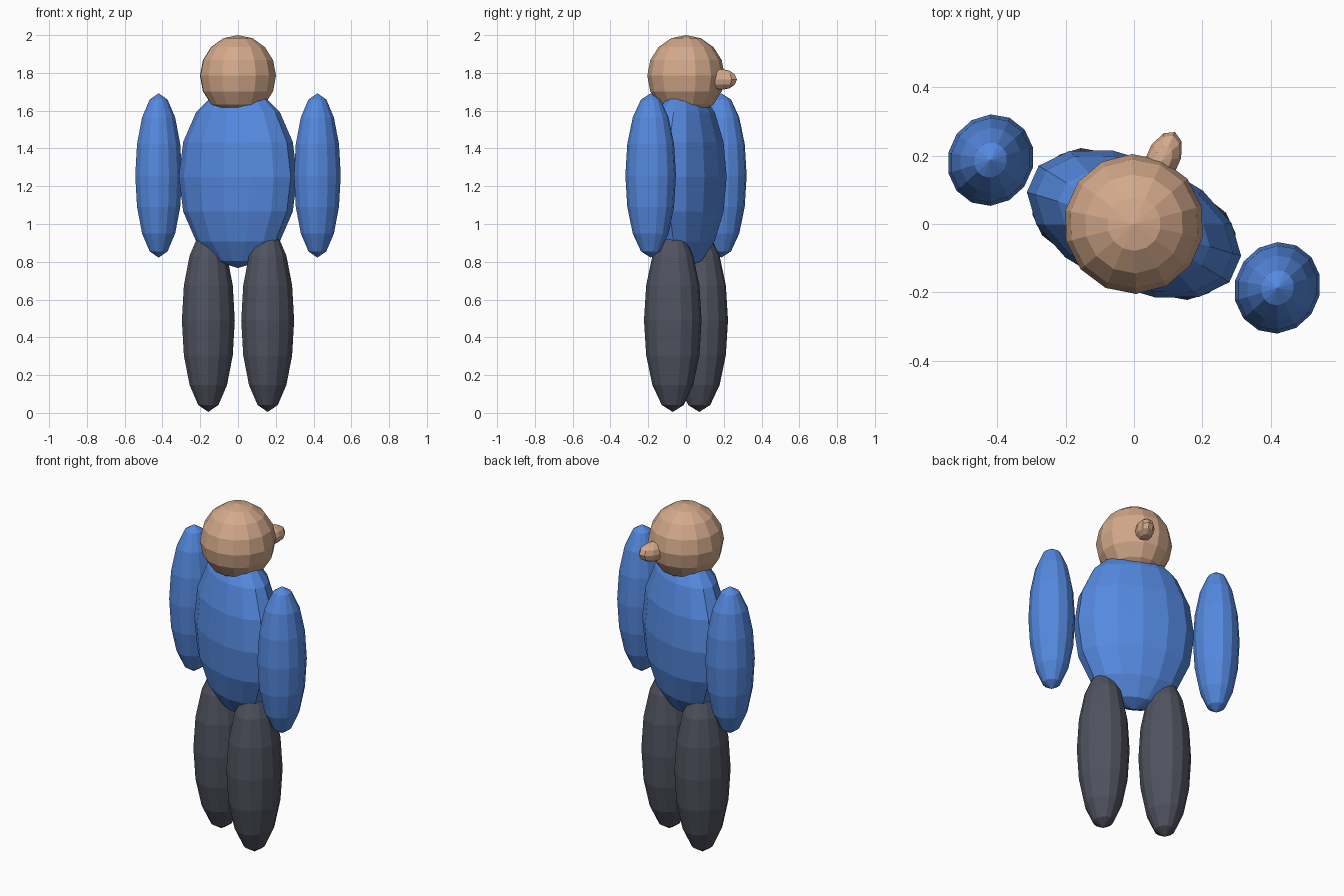
import bpy
from math import radians, cos, sin

if "Cube" in bpy.data.objects:
    bpy.data.objects.remove(bpy.data.objects["Cube"])

TURN = radians(-24)  # whole figure is turned about z


def material(name, rgb):
    m = bpy.data.materials.new(name)
    m.diffuse_color = (*rgb, 1)
    m.use_nodes = True
    m.node_tree.nodes["Principled BSDF"].inputs["Base Color"].default_value = m.diffuse_color
    return m


shirt = material("blue_shirt", (0.09, 0.25, 0.74))
trousers = material("dark_trousers", (0.08, 0.085, 0.115))
skin = material("skin", (0.66, 0.40, 0.26))


def ellipsoid(name, centre, radii, mat, segments=14, rings=8):
    """Faceted ellipsoid, placed in the figure's own turned frame."""
    x, y, z = centre
    pos = (x * cos(TURN) - y * sin(TURN), x * sin(TURN) + y * cos(TURN), z)
    bpy.ops.mesh.primitive_uv_sphere_add(
        segments=segments, ring_count=rings, radius=1,
        location=pos, rotation=(0, 0, TURN))
    ob = bpy.context.object
    ob.name = name
    ob.scale = radii
    ob.data.materials.append(mat)
    return ob


# Torso and head
ellipsoid("torso", (0, 0, 1.25), (0.333, 0.19, 0.483), shirt)
ellipsoid("head", (0, 0, 1.785), (0.205, 0.205, 0.215), skin)

# Nose, on the far (+y) side of the head
ellipsoid("nose", (0, 0.205, 1.765), (0.05, 0.09, 0.055), skin, 10, 6)

# Arms and legs, mirrored pairs
for side, s in (("left", -1), ("right", 1)):
    ellipsoid(side + "_arm", (s * 0.46, 0, 1.257), (0.125, 0.136, 0.435), shirt)
    ellipsoid(side + "_leg", (s * 0.172, 0, 0.49), (0.141, 0.155, 0.485), trousers)
